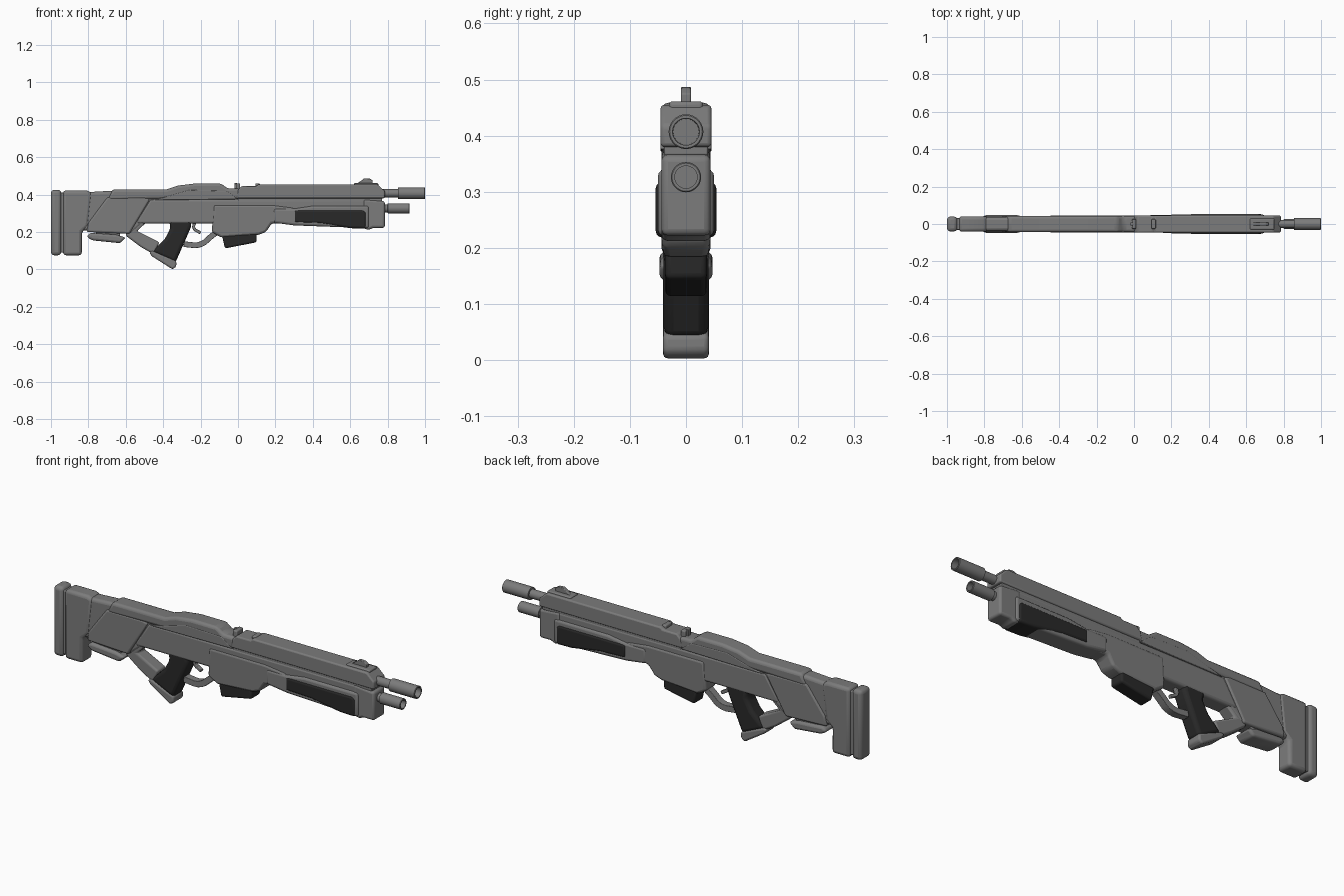
import bpy, bmesh, math
from mathutils import Matrix, Vector

cube = bpy.data.objects.get("Cube")
if cube:
    bpy.data.objects.remove(cube, do_unlink=True)


def material(name, value):
    mat = bpy.data.materials.new(name)
    colour = (value, value, value, 1)
    mat.use_nodes = True
    mat.diffuse_color = colour
    mat.node_tree.nodes["Principled BSDF"].inputs["Base Color"].default_value = colour
    return mat


GREY = material("gunmetal grey", .2)
DARK = material("dark rubber", .022)


def finish(name, bm, mat, bevel=0, segments=3):
    bmesh.ops.recalc_face_normals(bm, faces=bm.faces)
    mesh = bpy.data.meshes.new(name)
    bm.to_mesh(mesh)
    bm.free()
    obj = bpy.data.objects.new(name, mesh)
    bpy.context.collection.objects.link(obj)
    mesh.materials.append(mat)
    if bevel:
        mod = obj.modifiers.new("soft edges", "BEVEL")
        mod.width = bevel
        mod.segments = segments
        mod.limit_method = "ANGLE"
        mod.angle_limit = math.radians(25)
    bpy.ops.object.select_all(action="DESELECT")
    obj.select_set(True)
    bpy.context.view_layer.objects.active = obj
    bpy.ops.object.shade_smooth_by_angle(angle=math.radians(35))
    return obj


def plate(name, outline, half, bevel=.012, mat=GREY, narrow=None):
    """Side outline (x, z) extruded across y; narrow=(z0, z1, scale) tapers the width downward."""
    bm = bmesh.new()
    face = bm.faces.new([bm.verts.new((x, -half, z)) for x, z in outline])
    extruded = bmesh.ops.extrude_face_region(bm, geom=[face])["geom"]
    for item in extruded:
        if isinstance(item, bmesh.types.BMVert):
            item.co.y = half
    if narrow:
        top, bottom, scale = narrow
        for v in bm.verts:
            t = min(1, max(0, (top - v.co.z) / (top - bottom)))
            v.co.y *= 1 + (scale - 1) * t
    return finish(name, bm, mat, bevel)


def box(name, x0, x1, z0, z1, half, bevel=.012, mat=GREY):
    return plate(name, [(x0, z0), (x1, z0), (x1, z1), (x0, z1)], half, bevel, mat)


def lathe(name, profile, height):
    """Turn an (x, radius) profile around the barrel axis."""
    bm = bmesh.new()
    verts = [bm.verts.new((x, 0, height + r)) for x, r in profile]
    edges = [bm.edges.new(pair) for pair in zip(verts, verts[1:])]
    bmesh.ops.spin(bm, geom=verts + edges, cent=(0, 0, height), axis=(1, 0, 0),
                   angle=math.tau, steps=28)
    bmesh.ops.remove_doubles(bm, verts=bm.verts, dist=.0001)
    return finish(name, bm, GREY)


def ribbon(name, path, thick, half):
    """Smooth bent strip that follows an (x, z) path."""
    pts = [Vector(p) for p in path]
    for _ in range(2):
        cut = [pts[0]]
        for a, b in zip(pts, pts[1:]):
            cut += [a.lerp(b, .25), a.lerp(b, .75)]
        pts = cut + [pts[-1]]
    upper, lower = [], []
    for i, p in enumerate(pts):
        d = (pts[min(i + 1, len(pts) - 1)] - pts[max(i - 1, 0)]).normalized()
        side = Vector((-d.y, d.x)) * thick / 2
        upper.append(p + side)
        lower.append(p - side)
    return plate(name, upper + lower[::-1], half, .004)


# Butt pad, spacer and stock
box("butt_pad", -1, -.945, .075, .425, .04, .018)
box("butt_spacer", -.96, -.91, .09, .41, .031, .005)
plate("stock_heel", [(-.935, .075), (-.835, .075), (-.835, .2), (-.8, .23), (-.78, .41),
                     (-.81, .422), (-.935, .422)], .041, .016)
plate("stock_body", [(-.85, .21), (-.57, .19), (-.5, .25), (-.3, .25), (-.3, .41),
                     (-.68, .42), (-.85, .41)], .037, .015)
plate("stock_side_panel", [(-.81, .2), (-.58, .19), (-.47, .375), (-.5, .385), (-.7, .385),
                           (-.8, .25)], .044, .01)
plate("stock_pod", [(-.81, .175), (-.79, .195), (-.65, .185), (-.6, .17), (-.63, .14),
                    (-.78, .155)], .047, .012)
box("pod_mount", -.76, -.63, .165, .22, .03, .006)

# Rear cover and receiver
plate("rear_cover", [(-.7, .37), (-.67, .428), (-.38, .428), (-.32, .448), (-.23, .459),
                     (-.09, .459), (-.055, .432), (.01, .432), (.01, .375), (-.45, .375)], .044, .014)
plate("receiver", [(-.55, .245), (.34, .245), (.7, .26), (.7, .375), (-.47, .375)], .041, .012)
plate("receiver_ridge", [(-.46, .37), (-.38, .39), (-.26, .425), (-.06, .42), (0, .375)], .0455, .004)

# Long upper shroud with its rail steps and sights
plate("upper_shroud", [(-.01, .38), (.785, .38), (.785, .418), (.745, .455), (.11, .455),
                       (.1, .445), (.02, .445), (0, .425)], .0455, .018)
box("shroud_groove", 0, .77, .365, .385, .039, .003)
for x in (0, .105):
    box("rail_step", x - .012, x + .012, .42, .46, .026, .006)
box("rear_sight", -.02, -.005, .42, .462, .009, .003)
box("sight_base", .62, .75, .44, .461, .03, .006)
plate("front_sight", [(.63, .455), (.66, .475), (.675, .487), (.705, .485), (.72, .475),
                      (.72, .455)], .009, .003)

# Magazine housing and magazine
plate("magazine_housing", [(-.14, .2), (-.09, .17), (.11, .185), (.15, .2), (.18, .245),
                           (.3, .27), (.3, .33), (.18, .345), (-.13, .345)], .046, .012,
      narrow=(.24, .17, .85))
plate("magazine", [(-.085, .18), (.1, .2), (.1, .145), (-.07, .112)], .037, .01, DARK)

# Fore end, its grip panel and the end block
plate("fore_end", [(.19, .25), (.3, .235), (.7, .22), (.7, .34), (.4, .34), (.3, .325),
                   (.19, .325)], .05, .012)
plate("fore_grip", [(.3, .25), (.44, .245), (.6, .22), (.685, .218), (.685, .31), (.665, .318),
                    (.3, .318)], .054, .012, DARK)
plate("end_block", [(.67, .22), (.7, .21), (.72, .222), (.785, .222), (.785, .365), (.67, .375)],
      .044, .02)

# Barrels with open bores
lathe("main_barrel", [(.7, .022), (.855, .022), (.856, .031), (.998, .031), (1, .029),
                      (1, .024), (.93, .023), (.93, 0)], .407)
lathe("lower_tube", [(.7, .021), (.8, .021), (.801, .027), (.915, .027), (.917, .025),
                     (.917, .02), (.86, .02), (.86, 0)], .326)

# Pistol grip with cap, and the strut that frames the thumb hole
plate("pistol_grip", [(-.37, .268), (-.25, .268), (-.25, .23), (-.28, .16), (-.335, .035),
                      (-.46, .095), (-.39, .165), (-.36, .22)], .04, .018, DARK)
plate("grip_cap", [(-.46, .1), (-.33, .045), (-.33, .015), (-.35, 0), (-.46, .07), (-.475, .09)],
      .041, .014)
plate("thumb_strut", [(-.6, .2), (-.55, .26), (-.48, .26), (-.54, .205), (-.42, .145),
                      (-.45, .08), (-.52, .12), (-.6, .18)], .034, .014)

# Trigger and its guard
ribbon("trigger_guard", [(-.29, .135), (-.2, .125), (-.14, .18), (-.11, .2)], .03, .018)
ribbon("trigger", [(-.22, .27), (-.245, .22), (-.2, .195)], .016, .009)
